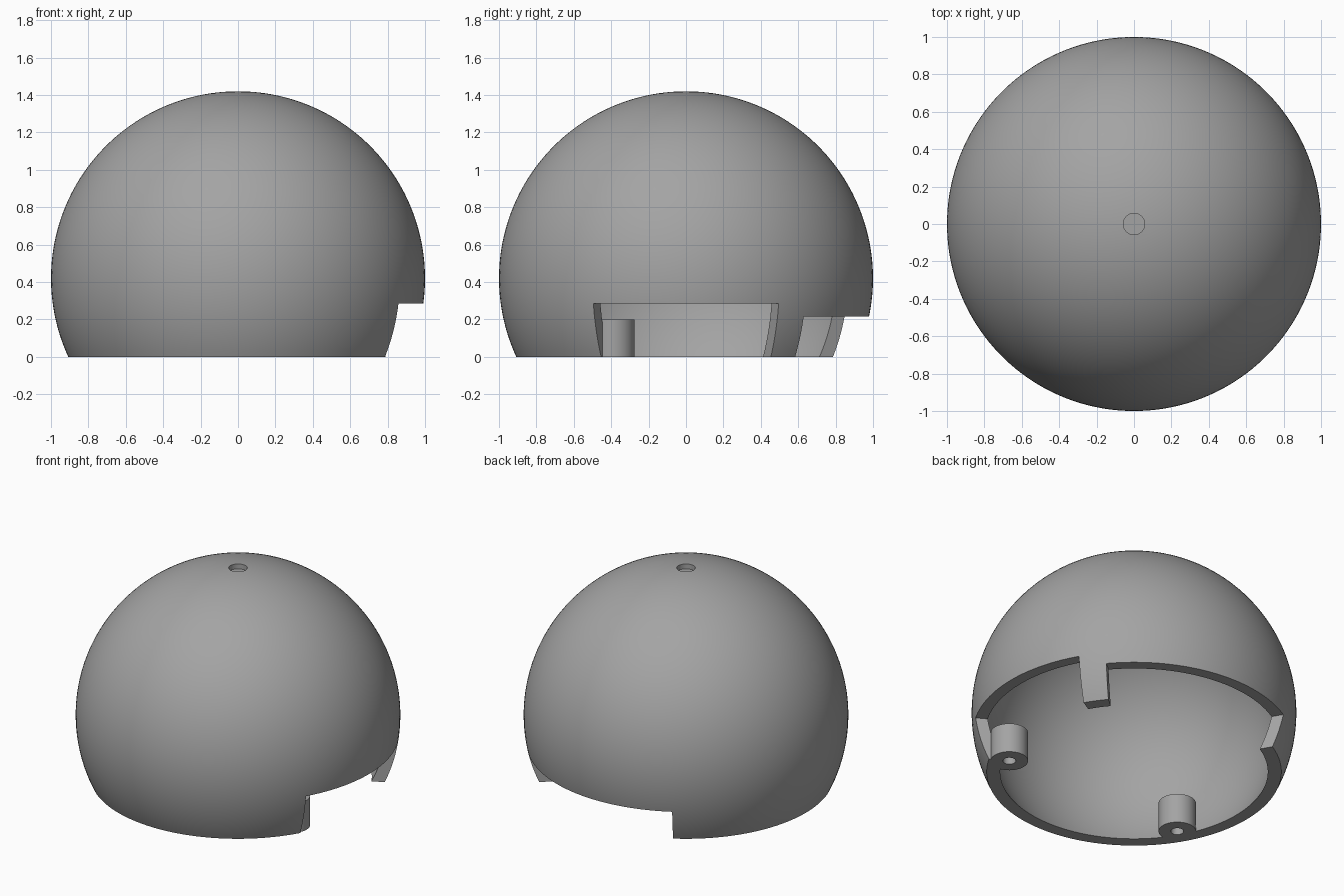
import bpy, bmesh, math

if "Cube" in bpy.data.objects:
    bpy.data.objects.remove(bpy.data.objects["Cube"])

CZ = 0.42          # height of the sphere centre
R_OUT, R_IN = 1.0, 0.925

grey = bpy.data.materials.new("plain_grey")
grey.diffuse_color = (0.37, 0.37, 0.37, 1)
grey.use_nodes = True
grey.node_tree.nodes["Principled BSDF"].inputs["Base Color"].default_value = grey.diffuse_color


def finish(name, bm):
    bmesh.ops.remove_doubles(bm, verts=bm.verts, dist=1e-5)
    bmesh.ops.recalc_face_normals(bm, faces=bm.faces)
    me = bpy.data.meshes.new(name)
    bm.to_mesh(me)
    bm.free()
    me.materials.append(grey)
    ob = bpy.data.objects.new(name, me)
    bpy.context.collection.objects.link(ob)
    return ob


def lathe(name, profile, segs, closed):
    """Revolve (radius, z) points about the z axis."""
    bm = bmesh.new()
    step = 2 * math.pi / segs
    a = step / 2
    vs = [bm.verts.new((r * math.cos(a), r * math.sin(a), z)) for r, z in profile]
    es = [bm.edges.new(p) for p in zip(vs, vs[1:])]
    if closed:
        es.append(bm.edges.new((vs[-1], vs[0])))
    bmesh.ops.spin(bm, geom=vs + es, cent=(0, 0, 0), axis=(0, 0, 1),
                   angle=2 * math.pi, steps=segs)
    return finish(name, bm)


def wedge(name, a0, a1, top):
    """Ring sector prism from angle a0 to a1 (degrees), used as a cutter."""
    bm = bmesh.new()
    n = 8
    angs = [math.radians(a0 + (a1 - a0) * i / n) for i in range(n + 1)]
    ring = [(1.3, a) for a in angs] + [(0.5, a) for a in reversed(angs)]
    f = bm.faces.new([bm.verts.new((r * math.cos(a), r * math.sin(a), -0.2)) for r, a in ring])
    ext = bmesh.ops.extrude_face_region(bm, geom=[f])["geom"]
    bmesh.ops.translate(bm, verts=[v for v in ext if isinstance(v, bmesh.types.BMVert)],
                        vec=(0, 0, top + 0.2))
    ob = finish(name, bm)
    ob.hide_render = True
    return ob


def activate(ob):
    bpy.ops.object.select_all(action='DESELECT')
    ob.select_set(True)
    bpy.context.view_layer.objects.active = ob


def smooth(ob):
    activate(ob)
    bpy.ops.object.shade_smooth_by_angle(angle=math.radians(30))


def arc(radius, t0, t1, n):
    return [(radius * math.sin(t0 + (t1 - t0) * i / n),
             CZ + radius * math.cos(t0 + (t1 - t0) * i / n)) for i in range(n + 1)]


# Hollow dome with flat rim and a shallow round recess at the top
hole_r = 0.057
inner = arc(R_IN, 0, math.acos(-CZ / R_IN), 48)
outer = arc(R_OUT, math.acos(-CZ / R_OUT), math.asin(hole_r / R_OUT), 56)
floor_z = CZ + R_OUT - 0.035
dome = lathe("dome_shell", inner + outer + [(hole_r, floor_z), (0, floor_z)], 144, False)

# Side notch and back notch, leaving a narrow tab between them
for name, a0, a1, top in (("side_notch_cutter", -30, 30, 0.285),
                          ("back_notch_cutter", 40, 120, 0.215)):
    cutter = wedge(name, a0, a1, top)
    mod = dome.modifiers.new(name, 'BOOLEAN')
    mod.operation = 'DIFFERENCE'
    mod.solver = 'EXACT'
    mod.object = cutter
    activate(dome)
    bpy.ops.object.modifier_apply(modifier=mod.name)
    bpy.data.objects.remove(cutter, do_unlink=True)
smooth(dome)

# Two screw posts against the inner wall
for side, label in ((1, "right"), (-1, "left")):
    post = lathe(label + "_screw_post",
                 [(0.04, 0), (0.115, 0), (0.115, 0.2), (0, 0.2), (0, 0.17), (0.04, 0.17)],
                 48, True)
    post.location = (side * 0.675, -0.39, 0)
    smooth(post)
